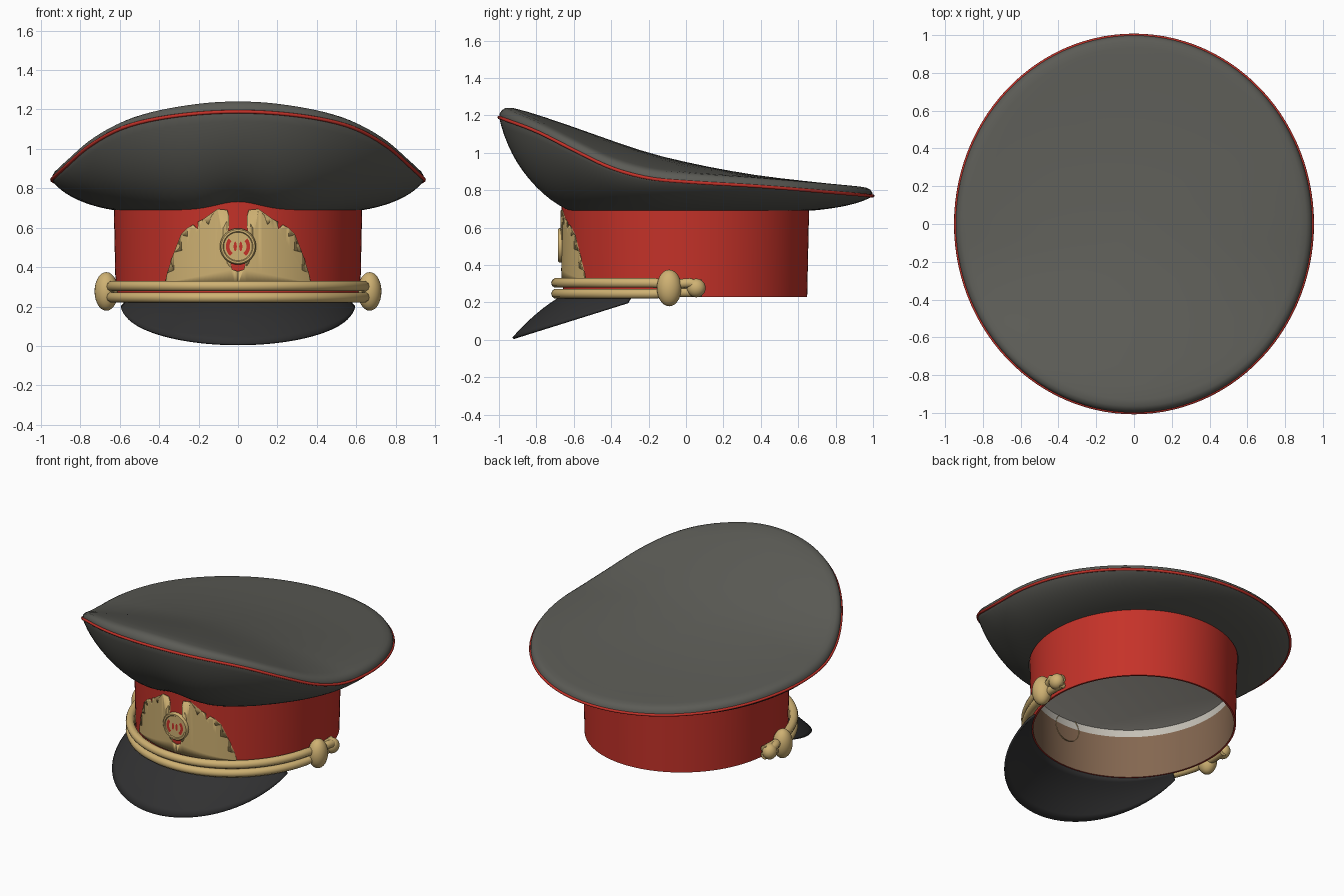
import bpy, bmesh, math
from mathutils import Vector

if "Cube" in bpy.data.objects:
    bpy.data.objects.remove(bpy.data.objects["Cube"])

N = 112
TAU = 2 * math.pi


def material(name, rgb):
    m = bpy.data.materials.new(name)
    m.diffuse_color = (*rgb, 1)
    m.use_nodes = True
    m.node_tree.nodes["Principled BSDF"].inputs["Base Color"].default_value = m.diffuse_color
    return m


CLOTH = material("charcoal cloth", (0.105, 0.105, 0.092))
RED = material("red wool", (0.56, 0.032, 0.022))
GOLD = material("gold thread", (0.62, 0.44, 0.17))
VISOR = material("black leather", (0.030, 0.030, 0.031))
BROWN = material("brown sweatband", (0.23, 0.135, 0.08))
PALE = material("pale lining", (0.56, 0.53, 0.47))


def finish(name, bm, mats, flip=False, recalc=True, angle=45):
    if recalc:
        bmesh.ops.recalc_face_normals(bm, faces=bm.faces)
    if flip:
        bmesh.ops.reverse_faces(bm, faces=bm.faces)
    me = bpy.data.meshes.new(name)
    bm.to_mesh(me)
    bm.free()
    ob = bpy.data.objects.new(name, me)
    bpy.context.collection.objects.link(ob)
    for m in mats:
        me.materials.append(m)
    bpy.ops.object.select_all(action='DESELECT')
    ob.select_set(True)
    bpy.context.view_layer.objects.active = ob
    bpy.ops.object.shade_smooth_by_angle(angle=math.radians(angle))
    return ob


def loft(name, rings, mats, strip_mats=None, cap=False, closed=True, flip=False):
    """Skin a stack of rings; optionally cap the last one with a fan."""
    bm = bmesh.new()
    vs = [[bm.verts.new(p) for p in r] for r in rings]
    n = len(rings[0])
    for k in range(len(vs) - 1):
        for i in range(n if closed else n - 1):
            j = (i + 1) % n
            f = bm.faces.new((vs[k][i], vs[k][j], vs[k + 1][j], vs[k + 1][i]))
            f.material_index = strip_mats[k] if strip_mats else 0
    if cap:
        c = bm.verts.new(sum((v.co for v in vs[-1]), Vector()) / n)
        for i in range(n):
            f = bm.faces.new((vs[-1][i], vs[-1][(i + 1) % n], c))
            f.material_index = strip_mats[-1] if strip_mats else 0
    return finish(name, bm, mats, flip)


def tube(name, pts, r, mat, cyclic=False):
    cu = bpy.data.curves.new(name, 'CURVE')
    cu.dimensions = '3D'
    cu.bevel_depth, cu.bevel_resolution, cu.use_fill_caps = r, 3, True
    sp = cu.splines.new('POLY')
    sp.points.add(len(pts) - 1)
    for q, p in zip(sp.points, pts):
        q.co = (*p, 1)
    sp.use_cyclic_u = cyclic
    cu.materials.append(mat)
    ob = bpy.data.objects.new(name, cu)
    bpy.context.collection.objects.link(ob)
    return ob


def ball(name, loc, scale, mat):
    bm = bmesh.new()
    bmesh.ops.create_uvsphere(bm, u_segments=24, v_segments=14, radius=1)
    bmesh.ops.scale(bm, vec=scale, verts=bm.verts)
    bmesh.ops.translate(bm, vec=loc, verts=bm.verts)
    return finish(name, bm, [mat])


def spline(table, x):
    """Smooth interpolation through (x, value) pairs."""
    i = max(k for k in range(len(table) - 1) if k == 0 or table[k][0] <= x)
    s = lambda a, b: (table[b][1] - table[a][1]) / (table[b][0] - table[a][0])
    m0, m1 = s(max(i - 1, 0), i + 1), s(i, min(i + 2, len(table) - 1))
    h = table[i + 1][0] - table[i][0]
    t = (x - table[i][0]) / h
    return ((2*t**3 - 3*t*t + 1) * table[i][1] + (t**3 - 2*t*t + t) * h * m0
            + (3*t*t - 2*t**3) * table[i + 1][1] + (t**3 - t*t) * h * m1)


# Crown: rim height and centre-line height, both along y
EDGE = [(-1, 1.19), (-.8, 1.115), (-.6, 1.015), (-.4, .92), (-.2, .865), (0, .845), (.4, .82), (1, .77)]
MID = [(-1, 1.235), (-.95, 1.243), (-.85, 1.22), (-.6, 1.137), (-.4, 1.066), (-.2, 1.0),
       (0, .95), (.2, .91), (.4, .877), (.7, .842), (1, .812)]
ANG = [TAU * i / N for i in range(N)]
CROWN_RX = 0.945


def band_pt(a, z, off=0.0):
    g = (z - 0.23) / 0.46 * 0.01
    return Vector(((0.62 + g + off) * math.cos(a), (0.652 + g + off) * math.sin(a) - 0.004, z))


def seam_z(a):
    return 0.69 + (0.042 * math.exp(-(math.cos(a) * 0.63 / 0.15) ** 2) if math.sin(a) < 0 else 0)


def rim_pt(a):
    y = math.sin(a)
    return Vector((CROWN_RX * math.cos(a), y, spline(EDGE, y)))


def under_pt(a, v):
    """Bulging underside, v = 0 at the rim and 1 at the band."""
    r, b = rim_pt(a), band_pt(a, seam_z(a), 0.004)
    out = v * 0.42 + (1 - math.cos(v * math.pi / 2)) * 0.58
    down = v * 0.42 + math.sin(v * math.pi / 2) * 0.58
    return Vector((r.x + (b.x - r.x) * out, r.y + (b.y - r.y) * out, r.z + (b.z - r.z) * down))


def top_pt(a, s, drop):
    x, y = CROWN_RX * s * math.cos(a), s * math.sin(a)
    u = abs(x) / (CROWN_RX * math.sqrt(1 - y * y))
    c = spline(MID, y)
    return Vector((x, y, c + (spline(EDGE, y) + 0.045 - c) * u * u - drop))


rings = [[under_pt(a, v / 12) for a in ANG] for v in range(12, -1, -1)]
for s, d in ((.996, .026), (.985, .011), (.965, .002), (.93, 0), (.85, 0), (.75, 0), (.62, 0),
             (.5, 0), (.37, 0), (.25, 0), (.12, 0)):
    rings.append([top_pt(a, s, d) for a in ANG])
loft("crown", rings, [CLOTH], cap=True)
tube("crown_piping", [rim_pt(a) * 0.999 for a in ANG], 0.009, RED, True)

# Red band with folded lower edge
rings = [[band_pt(a, seam_z(a) + 0.015) for a in ANG]]
rings += [[band_pt(a, z) for a in ANG] for z in (0.6, 0.45, 0.23)]
rings += [[band_pt(a, 0.23, -0.012) for a in ANG]]
loft("band", rings, [RED])

# Inside: brown sweatband and pale ceiling
rings = [[band_pt(a, z, -0.012) for a in ANG] for z in (0.23, 0.52, 0.57)]
for k, z in ((.9, .585), (.6, .61), (.25, .63)):
    rings.append([Vector((p.x * k, p.y * k, z)) for p in rings[0]])
loft("lining", rings, [BROWN, PALE], [0, 1, 1, 1, 1], cap=True, flip=True)

# Visor: from the band edge down to a tilted half-ellipse
COLS = 48
rings = []
for k in range(9):
    v = k / 8
    row = []
    for i in range(COLS + 1):
        t = math.pi * (-1 + i / COLS)
        a = -math.pi / 2 + (i / COLS - 0.5) * 2 * math.radians(64)
        p = band_pt(a, 0.235)
        y = -0.31 + 0.615 * math.sin(t)
        q = Vector((0.59 * math.cos(t), y, 0.008 + (y + 0.925) / 0.615 * 0.192))
        w = p.lerp(q, v)
        w.z += 0.018 * math.sin(math.pi * v) * math.sin(-t)
        row.append(w)
    rings.append(row)
visor = loft("visor", rings, [VISOR], closed=False)
mod = visor.modifiers.new("thickness", 'SOLIDIFY')
mod.thickness, mod.offset = 0.012, 0

# Chin cord: two strands that close up behind the side buttons
for label, side in (("upper", 1), ("lower", -1)):
    pts = []
    for i in range(81):
        a = math.radians(-97 + 194 * i / 80)
        pinch = min(1, max(0, (abs(math.degrees(a)) - 76) / 8))
        pts.append((0.655 * math.sin(a), -0.694 * math.cos(a), 0.275 + side * (0.029 - 0.008 * pinch)))
    tube(f"chin_cord_{label}", pts, 0.027, GOLD)
for label, m in (("right", 1), ("left", -1)):
    ball(f"cord_button_{label}", (m * 0.668, -0.09, 0.277), (0.06, 0.066, 0.098), GOLD)
    ball(f"cord_end_{label}", (m * 0.672, 0.055, 0.277), (0.045, 0.05, 0.05), GOLD)
    tube(f"cord_loop_{label}", [(m * 0.665, -0.03, 0.30), (m * 0.685, 0.02, 0.305),
                                (m * 0.675, 0.08, 0.285)], 0.026, GOLD)


# Front badge: plates wrapped onto the band
def front_y(x, z, off):
    g = (z - 0.23) / 0.46 * 0.01
    return -(0.652 + g + off) * math.sqrt(1 - (x / (0.62 + g + off)) ** 2) - 0.004


def wrapped_plate(name, outline, off, mat):
    bm = bmesh.new()
    bm.faces.new([bm.verts.new((x, 0, z)) for x, z in outline])
    bmesh.ops.triangulate(bm, faces=bm.faces)
    for i in range(-19, 20):
        bmesh.ops.bisect_plane(bm, geom=bm.verts[:] + bm.edges[:] + bm.faces[:],
                               plane_co=(i * 0.02 + 0.003, 0, 0), plane_no=(1, 0, 0))
    for v in bm.verts:
        v.co.y = front_y(v.co.x, v.co.z, off)
    bm.normal_update()
    back = [f for f in bm.faces if f.normal.y > 0]
    bmesh.ops.reverse_faces(bm, faces=back)
    ob = finish(name, bm, [mat], recalc=False)
    sol = ob.modifiers.new("thickness", 'SOLIDIFY')
    sol.thickness, sol.offset = 0.006, -1


half = [(0, .32), (.37, .32), (.36, .37), (.325, .385), (.342, .43), (.325, .475), (.285, .485),
        (.302, .52), (.29, .565), (.255, .555), (.255, .60), (.228, .615), (.205, .59), (.203, .63),
        (.175, .645), (.15, .615), (.135, .66), (.105, .695), (.055, .69), (.045, .655),
        (.075, .60), (.08, .50), (.055, .42), (.03, .388), (0, .378)]
for label, m in (("right", 1), ("left", -1)):
    wrapped_plate(f"leaf_wreath_{label}", [(m * x, z) for x, z in half], 0.008, GOLD)


# Round cockade with a raised rim and red inlays
def cockade_pt(r, t, y):
    return Vector((r * math.cos(t), y, 0.505 + r * math.sin(t)))


T32 = [TAU * i / 32 for i in range(32)]
loft("cockade", [[cockade_pt(r, t, y) for t in T32] for r, y in
                 ((.092, -.64), (.092, -.678), (.086, -.685), (.076, -.685), (.072, -.68), (.03, -.68))],
     [GOLD], cap=True)


def inlay(name, pts):
    bm = bmesh.new()
    bm.faces.new([bm.verts.new(p) for p in pts])
    bm.normal_update()
    finish(name, bm, [RED], recalc=False, flip=any(f.normal.y > 0 for f in bm.faces))


for label, m in (("right", 1), ("left", -1)):
    arc = [math.radians(-50 + 10 * i) for i in range(10)]
    pts = [cockade_pt(.062, t, -.683) for t in arc] + [cockade_pt(.043, t, -.683) for t in reversed(arc)]
    inlay(f"cockade_crescent_{label}", [(m * p.x, p.y, p.z) for p in pts])
    inlay(f"cockade_dot_{label}", [(m * .014 + .008 * math.cos(t), -.683, .505 + .024 * math.sin(t))
                                   for t in T32[::2]])
